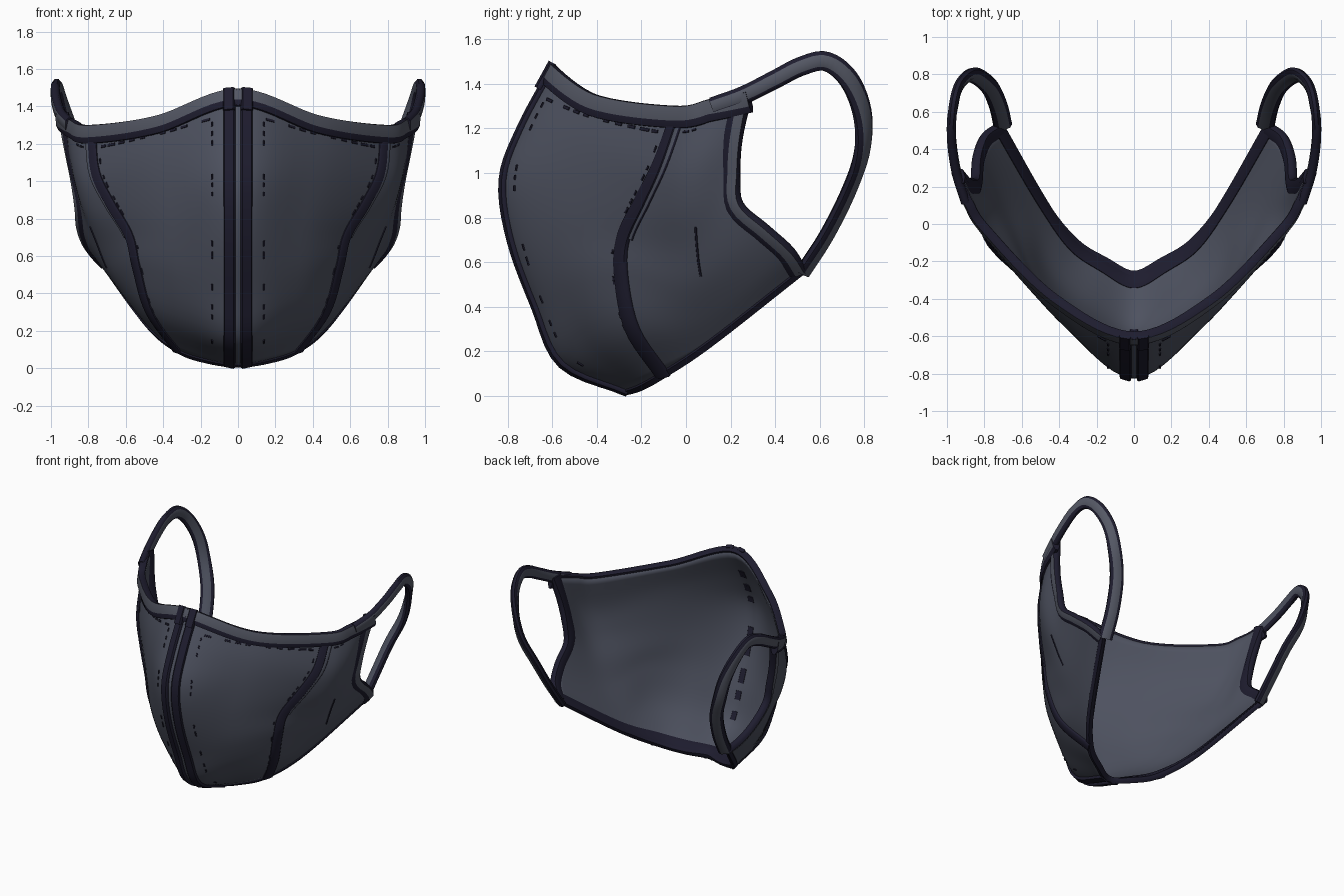
import bpy, bmesh, math, random
from mathutils import Vector

random.seed(4)
if "Cube" in bpy.data.objects:
    bpy.data.objects.remove(bpy.data.objects["Cube"])


def material(name, rgb):
    m = bpy.data.materials.new(name)
    m.use_nodes = True
    m.diffuse_color = (*rgb, 1)
    bsdf = m.node_tree.nodes["Principled BSDF"]
    bsdf.inputs["Base Color"].default_value = (*rgb, 1)
    bsdf.inputs["Roughness"].default_value = 0.9
    return m


MATS = [material("slate_fabric", (0.075, 0.083, 0.115)),
        material("dark_violet_trim", (0.013, 0.012, 0.028)),
        material("light_slate_binding", (0.09, 0.098, 0.13))]
FABRIC, DARK, LIGHT = range(3)

# Cross-lines of the left half, top to bottom, from the nose line to the ear edge
NOSE = [(0, -.6, 1.47), (0, -.745, 1.2), (0, -.825, .97), (0, -.79, .7),
        (0, -.68, .4), (0, -.56, .14), (0, -.27, .015)]
CHEEK = [(.42, -.4, 1.33), (.42, -.47, 1.15), (.38, -.54, .95), (.34, -.57, .73),
         (.32, -.53, .48), (.27, -.42, .22), (.16, -.2, .035)]
SEAM = [(.78, -.04, 1.28), (.76, -.12, 1.05), (.68, -.2, .88), (.58, -.28, .71),
        (.54, -.29, .54), (.47, -.24, .3), (.32, -.1, .09)]
SIDE = [(.88, .11, 1.31), (.87, .04, 1.06), (.82, .01, .86), (.74, .01, .67),
        (.67, .02, .5), (.58, .06, .35), (.49, .11, .23)]
EAR = [(.95, .28, 1.35), (.91, .24, 1.15), (.88, .23, 1), (.86, .24, .86),
       (.85, .36, .75), (.81, .47, .65), (.73, .53, .56)]
COLS = [[Vector(p) for p in c] for c in (NOSE, CHEEK, SEAM, SIDE, EAR)]
STRAP = [Vector(p) for p in (
    (.9, .12, 1.3), (.945, .26, 1.35), (.97, .4, 1.42), (.977, .52, 1.48),
    (.965, .63, 1.5), (.94, .73, 1.42), (.89, .79, 1.27), (.84, .79, 1.1),
    (.77, .73, .92), (.725, .63, .72), (.7, .52, .55))]


def spline(p, t, before=None):
    i = max(0, min(int(t), len(p) - 2))
    f = t - i
    b, c = p[i], p[i + 1]
    a = p[i - 1] if i else (before or 2 * b - c)
    d = p[i + 2] if i + 2 < len(p) else 2 * c - b
    return b + f / 2 * (c - a + f * (2*a - 5*b + 4*c - d + f * (3*b - 3*c + d - a)))


def surf(u, v):
    row = [spline(c, v) for c in COLS]
    return spline(row, u, Vector((-row[1].x, row[1].y, row[1].z)))


def normal(u, v, e=.02):
    du = surf(u + e, v) - surf(u - e, v)
    dv = surf(u, v + e) - surf(u, v - e)
    return dv.cross(du).normalized()


def beside_nose(x, v):
    """Surface parameters at a fixed distance from the nose line."""
    return (x / (spline(COLS[1], v).x - spline(COLS[2], v).x / 8) / 1.0, v)


def on_surface(uv, lift=0):
    return [(surf(u, v) + normal(u, v) * lift, normal(u, v)) for u, v in uv]


def line(a, b, n):
    return [(a[0] + (b[0] - a[0]) * i / n, a[1] + (b[1] - a[1]) * i / n)
            for i in range(n + 1)]


def tape(bm, path, w, h, outer=DARK, inner=DARK, shift=0, face=(-.6, .8), flare=0):
    """Sweep a flat chamfered band; w and h are half width and half thickness."""
    lo, hi = face
    prof = [(-1, -.4), (lo, -1), (hi, -1), (1, -.4), (1, .4), (hi, 1), (lo, 1), (-1, .4)]
    rings = []
    for i, (p, n) in enumerate(path):
        t = path[min(i + 1, len(path) - 1)][0] - path[max(i - 1, 0)][0]
        side = n.cross(t).normalized()
        up = t.cross(side).normalized()
        wide = w * (1 + flare * i / len(path))
        rings.append([bm.verts.new(p + side * (a * wide + shift) + up * b * h)
                      for a, b in prof])
    for r, s in zip(rings, rings[1:]):
        for k in range(8):
            j = (k + 1) % 8
            f = bm.faces.new((r[k], r[j], s[j], s[k]))
            f.material_index = {5: outer, 1: inner}.get(k, DARK)
    for cap in (rings[0], rings[-1]):
        bm.faces.new(cap).material_index = DARK


def finish(name, bm, thickness=0):
    if not thickness:
        bmesh.ops.recalc_face_normals(bm, faces=bm.faces)
    mesh = bpy.data.meshes.new(name)
    bm.to_mesh(mesh)
    bm.free()
    for m in MATS:
        mesh.materials.append(m)
    ob = bpy.data.objects.new(name, mesh)
    bpy.context.collection.objects.link(ob)
    mir = ob.modifiers.new("mirror", 'MIRROR')
    mir.use_clip = mir.use_mirror_merge = bool(thickness)
    if thickness:
        sol = ob.modifiers.new("thickness", 'SOLIDIFY')
        sol.thickness, sol.offset = thickness, -1
    for o in bpy.context.selected_objects:
        o.select_set(False)
    ob.select_set(True)
    bpy.context.view_layer.objects.active = ob
    bpy.ops.object.shade_smooth_by_angle(angle=math.radians(50))


def band(name, path, *args, **kw):
    bm = bmesh.new()
    tape(bm, path, *args, **kw)
    finish(name, bm)


# Fabric shell
bm = bmesh.new()
NU, NV = 28, 30
grid = [[bm.verts.new(surf(4 * i / NU, 6 * j / NV)) for j in range(NV + 1)]
        for i in range(NU + 1)]
for i in range(NU):
    for j in range(NV):
        bm.faces.new((grid[i][j], grid[i][j + 1], grid[i + 1][j + 1], grid[i + 1][j]))
finish("mask_shell", bm, thickness=.025)

# Bindings round the edges
band("top_binding", on_surface(line((-.02, 0), (4, 0), 36), .003), .05, .024,
     LIGHT, shift=-.03, face=(-.4, .9))
band("ear_binding", on_surface(line((4, 0), (4, 6), 30), -.01), .042, .026,
     LIGHT, shift=-.03, face=(-.3, .7))
band("bottom_binding", on_surface(line((4, 6), (-.02, 6), 36), -.012), .02, .02, shift=-.008)
band("bottom_lining", on_surface(line((3.95, 5.84), (-.02, 5.84), 36), -.028), .036, .006)

# Paired nose tapes and the curved panel seam
band("nose_tape", on_surface([beside_nose(.034, 6 * i / 30) for i in range(31)], .003),
     .031, .013, face=(-.8, .8))
band("nose_tape_top", on_surface([beside_nose(.034, v) for v in (-.08, .05, .2, .35)], .016),
     .031, .014, face=(-.8, .8))
band("panel_seam", on_surface(line((2, .25), (2, 6), 36)), .03, .014, flare=.3)
band("panel_piping", on_surface(line((2.13, .3), (2.1, 3), 18)), .016, .009, FABRIC,
     face=(-.7, .7))


# Stitches
def stitches(name, point, spans, w=.005, lift=.001):
    bm = bmesh.new()
    for a, b in spans:
        path = [point(a + (b - a) * k / 3) for k in range(4)]
        tape(bm, on_surface(path, lift), w, .004)
    finish(name, bm)


def dashes(start, stop, step, keep):
    spans = []
    for i in range(int((stop - start) / step)):
        a = start + i * step
        if random.random() < keep:
            spans.append((a, a + step * random.uniform(.4, .75)))
    return spans


stitches("nose_stitches", lambda v: beside_nose(.105, v), dashes(.5, 5.6, .2, .65))
stitches("top_stitches", lambda u: (u, .43), dashes(.35, 1.9, .14, .7), .007)
stitches("side_top_stitches", lambda u: (u, .4), dashes(2.3, 3.2, .3, .7))
stitches("seam_stitches", lambda v: (1.87, v), dashes(.7, 5.7, .22, .6))
stitches("side_fold", lambda v: (3.15, v), [(2.6, 3.9)], .005)
stitches("lining_stitches", lambda v: (.03, v), dashes(.6, 5.4, .5, .8), .014, -.027)

# Ear straps, turning from facing sideways to facing backwards
strap = []
for i in range(53):
    t = i / 52
    turn = min(1, max(0, (t - .35) / .4))
    n = Vector((1, 0, 0)).lerp(Vector((.45, .85, -.3)), turn).normalized()
    strap.append((spline(STRAP, t * (len(STRAP) - 1)), n))
band("ear_strap", strap, .04, .024, LIGHT, FABRIC, face=(-.6, .6), flare=.25)
